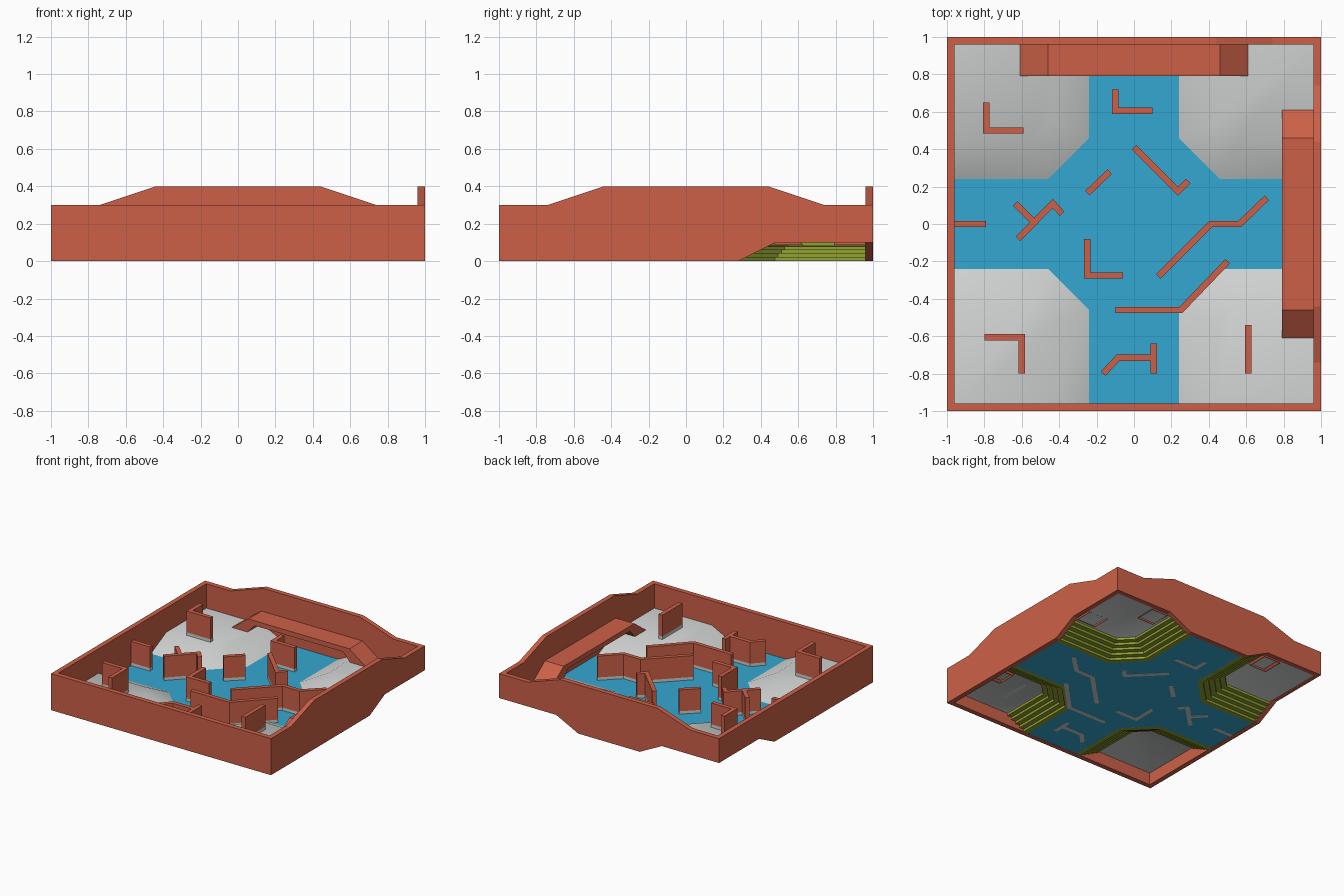
import bpy, bmesh
from mathutils import Vector

if "Cube" in bpy.data.objects:
    bpy.data.objects.remove(bpy.data.objects["Cube"])


def material(name, rgb):
    m = bpy.data.materials.new(name)
    m.use_nodes = True
    color = (*rgb, 1)
    m.diffuse_color = color
    m.node_tree.nodes["Principled BSDF"].inputs["Base Color"].default_value = color
    return m


BRICK = material("brick orange", (0.61, 0.118, 0.064))
BLUE = material("floor blue", (0.034, 0.39, 0.64))
GREY = material("light grey", (0.62, 0.64, 0.635))
GREEN = material("olive green", (0.29, 0.36, 0.03))

EDGE = 0.96      # inner face of the outer walls
RIM = 0.3        # usual wall top
PEAK = 0.4       # raised wall top
DECK = 0.1       # corner deck height
ARM = 0.24       # half width of the floor cross
CHAMFER = 0.46


def finish(name, bm, mat, smooth=False, recalc=True):
    if recalc:
        bmesh.ops.recalc_face_normals(bm, faces=bm.faces[:])
    mesh = bpy.data.meshes.new(name)
    bm.to_mesh(mesh)
    bm.free()
    mesh.materials.append(mat)
    for p in mesh.polygons:
        p.use_smooth = smooth
    ob = bpy.data.objects.new(name, mesh)
    bpy.context.collection.objects.link(ob)
    return ob


def prism(bm, points, offset):
    """Closed solid from a planar outline swept by an offset."""
    face = bm.faces.new([bm.verts.new(p) for p in points])
    new = bmesh.ops.extrude_face_region(bm, geom=[face], use_keep_orig=True)
    moved = [g for g in new["geom"] if isinstance(g, bmesh.types.BMVert)]
    bmesh.ops.translate(bm, verts=moved, vec=offset)


def along_x(outline, y):
    return [(a, y, z) for a, z in outline]


def along_y(outline, x):
    return [(x, a, z) for a, z in outline]


def wall_outline(end, raised, notch_low, notch_high):
    """Side profile of an outer wall, with optional bump and cut-up lower corners."""
    low = [(-end, DECK), (-0.48, DECK), (-0.28, 0)] if notch_low else [(-end, 0)]
    high = [(0.28, 0), (0.48, DECK), (end, DECK)] if notch_high else [(end, 0)]
    bump = [(0.74, RIM), (0.44, PEAK), (-0.44, PEAK), (-0.74, RIM)] if raised else []
    return low + high + [(end, RIM)] + bump + [(-end, RIM)]


# Outer walls
thick = 1 - EDGE
for name, raised, notched, y in (("front_wall", False, False, -1), ("back_wall", True, True, EDGE)):
    bm = bmesh.new()
    prism(bm, along_x(wall_outline(1, raised, notched, notched), y), (0, thick, 0))
    finish(name, bm, BRICK)
for name, raised, x in (("right_wall", False, -1), ("left_wall", True, EDGE)):
    bm = bmesh.new()
    prism(bm, along_y(wall_outline(EDGE, raised, False, True), x), (thick, 0, 0))
    finish(name, bm, BRICK)

# Bridges against the two raised walls, hollow under their feet
half = [(0.40, 0.17), (0.48, 0.085), (0.63, 0.085), (0.46, 0.21)]
bridge = half + [(-a, z) for a, z in reversed(half)]
for name, place, sweep in (("back_bridge", along_x, (0, 0.17, 0)),
                           ("left_bridge", along_y, (0.17, 0, 0))):
    bm = bmesh.new()
    prism(bm, place(bridge, 0.79), sweep)
    bmesh.ops.recalc_face_normals(bm, faces=bm.faces[:])
    soles = [f for f in bm.faces if f.normal.z < -0.9 and f.calc_center_median().z < 0.1]
    bmesh.ops.delete(bm, geom=soles, context='FACES')
    finish(name, bm, BRICK, recalc=False)

# Cross-shaped floor
quarter = [(EDGE, ARM), (CHAMFER, ARM), (ARM, CHAMFER), (ARM, EDGE)]
cross = []
for sx, sy in ((1, 1), (-1, 1), (-1, -1), (1, -1)):
    part = [(sx * x, sy * y, 0.001) for x, y in quarter]
    cross += part if sx * sy > 0 else part[::-1]
bm = bmesh.new()
bm.faces.new([bm.verts.new(p) for p in cross])
finish("cross_floor", bm, BLUE, recalc=False)


def contour(bm, d, z, sx, sy):
    """Edge line of a corner deck, moved inward by d."""
    k = CHAMFER + 0.414 * d
    pts = [(EDGE, ARM + d), (k, ARM + d), (ARM + d, k), (ARM + d, EDGE)]
    return [bm.verts.new((sx * x, sy * y, z)) for x, y in pts]


def bridge_rows(bm, a, b):
    for i in range(len(a) - 1):
        bm.faces.new((a[i], a[i + 1], b[i + 1], b[i]))


# Corner decks with smooth ramps above and steps below
for side, sx in (("left", 1), ("right", -1)):
    for end, sy in (("back", 1), ("front", -1)):
        bm = bmesh.new()
        foot = contour(bm, 0, 0.001, sx, sy)
        top = contour(bm, 0.2, DECK, sx, sy)
        bridge_rows(bm, foot, top)
        bm.faces.new(top + [bm.verts.new((sx * EDGE, sy * EDGE, DECK))])
        bmesh.ops.recalc_face_normals(bm, faces=bm.faces[:])
        if sum(f.normal.z for f in bm.faces) < 0:
            bmesh.ops.reverse_faces(bm, faces=bm.faces[:])
        finish(f"{end}_{side}_deck", bm, GREY, smooth=True, recalc=False)

        bm = bmesh.new()
        row = contour(bm, 0, 0, sx, sy)
        for step in range(5):
            z, d = step * 0.02, (step + 1) * 0.04
            nose = contour(bm, d, z, sx, sy)
            riser = contour(bm, d, z + 0.0195, sx, sy)
            bridge_rows(bm, row, nose)
            bridge_rows(bm, nose, riser)
            row = riser
        bmesh.ops.recalc_face_normals(bm, faces=bm.faces[:])
        if sum(f.normal.z for f in bm.faces) > 0:
            bmesh.ops.reverse_faces(bm, faces=bm.faces[:])
        finish(f"{end}_{side}_steps", bm, GREEN, recalc=False)


def ribbon(path, width=0.034):
    """Mitred outline around a centre line."""
    pts = [Vector(p) for p in path]
    left, right = [], []
    for i, p in enumerate(pts):
        dirs = []
        if i > 0:
            dirs.append((p - pts[i - 1]).normalized())
        if i < len(pts) - 1:
            dirs.append((pts[i + 1] - p).normalized())
        normals = [Vector((-d.y, d.x)) for d in dirs]
        n = sum(normals, Vector((0, 0))).normalized()
        n *= width / 2 / n.dot(normals[0])
        left.append(p + n)
        right.append(p - n)
    return left + right[::-1]


# Free-standing walls on grey curbs: name, ground height, centre lines
inner = [
    ("back_right_wall", DECK, [[(-.79, .65), (-.79, .5), (-.59, .5)]]),
    ("front_right_wall", DECK, [[(-.8, -.605), (-.6, -.605), (-.6, -.8)]]),
    ("front_left_wall", DECK, [[(.61, -.54), (.61, -.8)]]),
    ("back_arm_wall", 0, [[(-.1, .72), (-.1, .605), (.1, .605)]]),
    ("short_slant_wall", 0, [[(-.25, .165), (-.13, .28)]]),
    ("hook_wall", 0, [[(0, .41), (.235, .175), (.29, .23)]]),
    ("forked_wall", 0, [[(-.62, -.08), (-.435, .11), (-.385, .055)], [(-.635, .11), (-.535, .01)]]),
    ("side_stub_wall", 0, [[(-.96, 0), (-.79, 0)]]),
    ("centre_corner_wall", 0, [[(-.25, -.08), (-.25, -.275), (-.06, -.275)]]),
    ("zigzag_wall", 0, [[(.13, -.28), (.41, 0), (.565, 0), (.71, .14)]]),
    ("bent_wall", 0, [[(-.1, -.46), (.25, -.46), (.5, -.2)]]),
    ("front_arm_wall", 0, [[(-.165, -.8), (-.085, -.715), (.105, -.715)], [(.105, -.64), (.105, -.8)]]),
]
CURB = 0.025
for name, ground, paths in inner:
    for suffix, low, high, mat in (("_curb", 0, CURB, GREY), ("", CURB, 0.2, BRICK)):
        bm = bmesh.new()
        for path in paths:
            outline = [(p.x, p.y, ground + low) for p in ribbon(path)]
            prism(bm, outline, (0, 0, high - low))
        finish(name + suffix, bm, mat)
